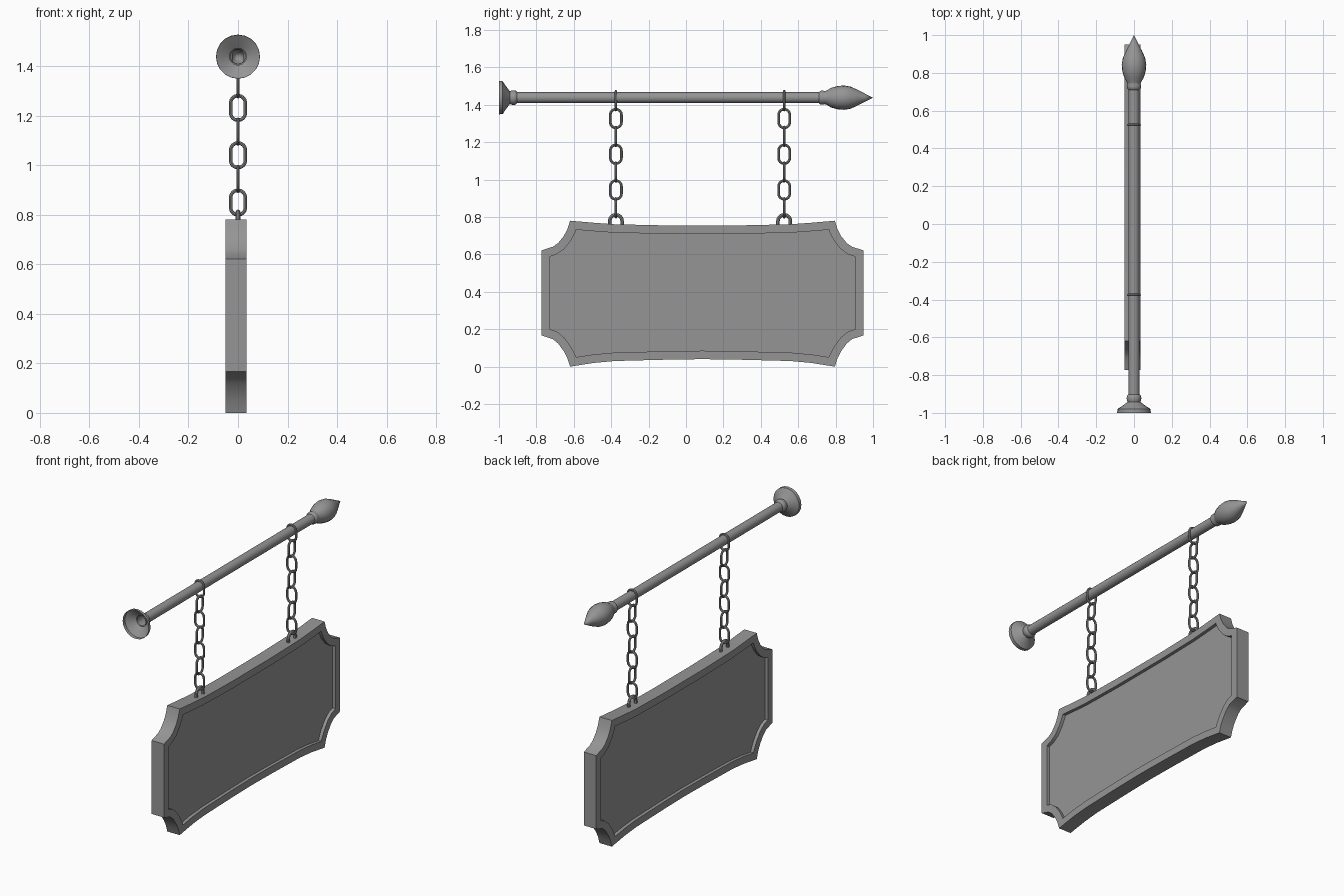
import bpy, bmesh, math
from mathutils import Vector

if "Cube" in bpy.data.objects:
    bpy.data.objects.remove(bpy.data.objects["Cube"])

grey = bpy.data.materials.new("plain_grey")
grey.diffuse_color = (0.3, 0.3, 0.3, 1)
grey.use_nodes = True
grey.node_tree.nodes["Principled BSDF"].inputs["Base Color"].default_value = grey.diffuse_color


def finish(name, bm, angle=40):
    bmesh.ops.recalc_face_normals(bm, faces=bm.faces[:])
    me = bpy.data.meshes.new(name)
    bm.to_mesh(me)
    bm.free()
    ob = bpy.data.objects.new(name, me)
    bpy.context.collection.objects.link(ob)
    me.materials.append(grey)
    if angle:
        bpy.ops.object.select_all(action='DESELECT')
        bpy.context.view_layer.objects.active = ob
        ob.select_set(True)
        bpy.ops.object.shade_smooth_by_angle(angle=math.radians(angle))
    return ob


def lathe(name, profile, z, n=20):
    """Revolve (y, radius) points around a line along y; ends stay open."""
    bm = bmesh.new()
    rings = []
    for y, r in profile:
        if r == 0:
            rings.append([bm.verts.new((0, y, z))] * n)
        else:
            rings.append([bm.verts.new((r * math.cos(2 * math.pi * i / n), y,
                                        z + r * math.sin(2 * math.pi * i / n))) for i in range(n)])
    for a, b in zip(rings, rings[1:]):
        for i in range(n):
            j = (i + 1) % n
            q = [a[i], a[j], b[j], b[i]]
            bm.faces.new(list(dict.fromkeys(q)))
    return finish(name, bm)


def add_link(bm, centre, hw, hh, r, across, arc=8, sides=8):
    """Oval link: hw/hh are outer half sizes, across is its width direction."""
    up = Vector((0, 0, 1))
    normal = across.cross(up)
    rad = hw - r
    lift = hh - hw
    rings = []
    for half in (0, 1):
        for k in range(arc + 1):
            a = math.pi * (half + k / arc)
            out = across * math.cos(a) + up * math.sin(a)
            p = centre + up * (lift if half == 0 else -lift) + out * rad
            rings.append([bm.verts.new(p + r * (out * math.cos(2 * math.pi * s / sides)
                                                + normal * math.sin(2 * math.pi * s / sides)))
                          for s in range(sides)])
    for i in range(len(rings)):
        a, b = rings[i], rings[(i + 1) % len(rings)]
        for s in range(sides):
            t = (s + 1) % sides
            bm.faces.new((a[s], a[t], b[t], b[s]))


X, Y = Vector((1, 0, 0)), Vector((0, 1, 0))
POLE_Z = 1.438

# Wall flange (hollow), pole and pointed finial
lathe("wall_flange", [(-1, 0.089), (-0.98, 0.088), (-0.965, 0.065), (-0.942, 0.034),
                      (-0.935, 0.037), (-0.922, 0.039), (-0.91, 0.037), (-0.903, 0.03)], POLE_Z)
lathe("pole", [(-0.945, 0.029), (0.75, 0.029)], POLE_Z)
lathe("finial", [(0.71, 0.029), (0.717, 0.036), (0.73, 0.038), (0.742, 0.035), (0.75, 0.037),
                 (0.775, 0.052), (0.81, 0.062), (0.845, 0.065), (0.88, 0.059), (0.92, 0.041),
                 (0.96, 0.02), (1.0, 0)], POLE_Z)

# Two chains, each with seven alternating links and an eye on the board
for name, y in (("chain_rear", 0.525), ("chain_front", -0.375)):
    bm = bmesh.new()
    for i in range(7):
        add_link(bm, Vector((0, y, 1.422 - i * 0.0955)), 0.037, 0.057, 0.007, Y if i % 2 else X)
    finish(name, bm)
    bm = bmesh.new()
    add_link(bm, Vector((0, y, 0.768)), 0.043, 0.053, 0.0095, Y)
    finish(name + "_eye", bm)

# Sign board: half outline (offset from centre, z), mirrored
half = [(0, 0.04), (0.2, 0.037), (0.47, 0.03), (0.58, 0.02), (0.708, 0), (0.722, 0.045), (0.742, 0.083),
        (0.772, 0.124), (0.80, 0.147), (0.861, 0.167), (0.861, 0.621), (0.80, 0.641), (0.772, 0.66),
        (0.742, 0.697), (0.722, 0.735), (0.708, 0.78), (0.58, 0.769), (0.47, 0.761), (0.2, 0.755),
        (0, 0.755)]
outline = half + [(-y, z) for y, z in half[-2:0:-1]]
bm = bmesh.new()
base = bm.faces.new([bm.verts.new((-0.05, 0.088 + y, z)) for y, z in outline])
res = bmesh.ops.extrude_face_region(bm, geom=[base], use_keep_orig=True)
bmesh.ops.translate(bm, vec=(0.085, 0, 0), verts=[v for v in res["geom"] if isinstance(v, bmesh.types.BMVert)])
bmesh.ops.recalc_face_normals(bm, faces=bm.faces[:])
# Recessed panel on both broad sides
big = [f for f in bm.faces if abs(f.normal.x) > 0.9]
bmesh.ops.inset_individual(bm, faces=big, thickness=0.045, use_even_offset=True)
for f in bmesh.ops.extrude_discrete_faces(bm, faces=big)["faces"]:
    f.normal_update()
    s = -1 if f.calc_center_median().x > 0 else 1
    bmesh.ops.translate(bm, vec=(s * 0.02, 0, 0), verts=f.verts[:])
bmesh.ops.remove_doubles(bm, verts=bm.verts[:], dist=0.0001)
finish("sign_board", bm, 30)
